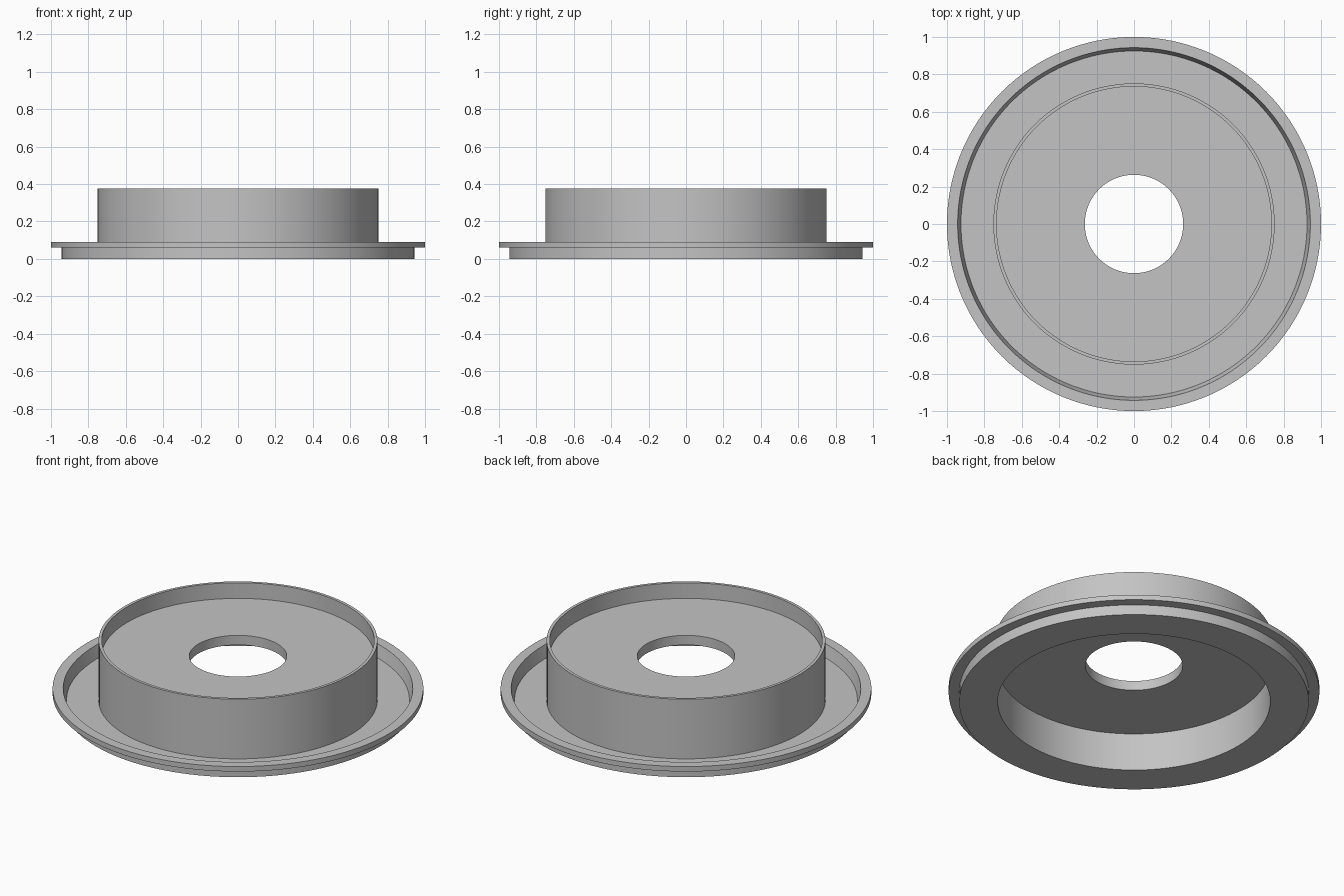
import bpy, bmesh, math

if "Cube" in bpy.data.objects:
    bpy.data.objects.remove(bpy.data.objects["Cube"], do_unlink=True)

SEGMENTS = 128

grey = bpy.data.materials.new("plain grey")
grey.use_nodes = True
colour = (0.55, 0.55, 0.55, 1)
grey.diffuse_color = colour
grey.node_tree.nodes["Principled BSDF"].inputs["Base Color"].default_value = colour


def lathe(name, profile):
    """Turn a closed (radius, height) profile around the z axis."""
    bm = bmesh.new()
    rings = []
    for r, z in profile:
        rings.append([bm.verts.new((r * math.cos(a), r * math.sin(a), z))
                      for a in (math.tau * i / SEGMENTS for i in range(SEGMENTS))])
    for k, ring in enumerate(rings):
        above = rings[(k + 1) % len(rings)]
        for i in range(SEGMENTS):
            j = (i + 1) % SEGMENTS
            bm.faces.new((ring[i], ring[j], above[j], above[i]))
    bmesh.ops.recalc_face_normals(bm, faces=bm.faces)
    mesh = bpy.data.meshes.new(name)
    bm.to_mesh(mesh)
    bm.free()
    mesh.materials.append(grey)
    obj = bpy.data.objects.new(name, mesh)
    bpy.context.collection.objects.link(obj)
    bpy.ops.object.select_all(action="DESELECT")
    obj.select_set(True)
    bpy.context.view_layer.objects.active = obj
    bpy.ops.object.shade_smooth_by_angle(angle=math.radians(12))
    return obj


# One continuous section: tray with flange, raised drum, recessed holed disc
lathe("flanged_drum_cover", [
    (0.735, 0), (0.943, 0),                    # underside of the tray
    (0.943, 0.06), (1, 0.06), (1, 0.09),       # outer wall and flange
    (0.943, 0.09), (0.925, 0.02),              # sloped inside of the tray
    (0.752, 0.02), (0.752, 0.375),             # tray floor and drum wall
    (0.735, 0.375), (0.735, 0.282),            # drum lip
    (0.263, 0.282), (0.263, 0.225),            # disc top and centre hole
    (0.735, 0.225),                            # disc underside
])
